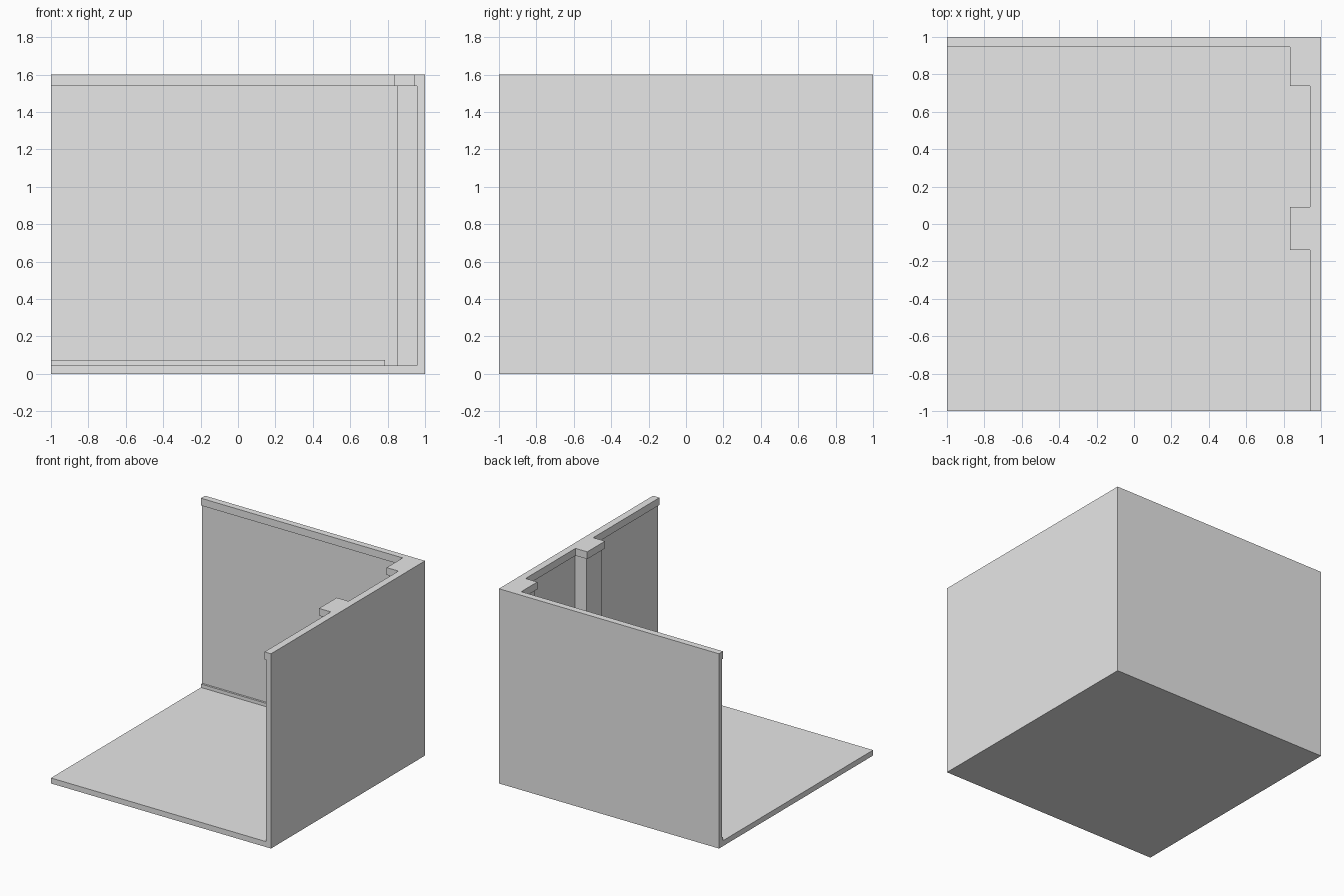
import bpy
import bmesh

if "Cube" in bpy.data.objects:
    bpy.data.objects.remove(bpy.data.objects["Cube"], do_unlink=True)

HEIGHT = 1.6
FLOOR_TOP = 0.045
CROWN_BOTTOM = 1.54
LIP = 0.016  # overhang of the crown beyond walls and columns

# One plain grey for everything
grey = bpy.data.materials.new("plain grey")
grey.use_nodes = True
grey.diffuse_color = (0.8, 0.8, 0.8, 1)
grey.node_tree.nodes["Principled BSDF"].inputs["Base Color"].default_value = (0.8, 0.8, 0.8, 1)


def prism(name, outline, z0, z1):
    """Extrude a plan outline upward from z0 to z1."""
    bm = bmesh.new()
    face = bm.faces.new([bm.verts.new((x, y, z0)) for x, y in outline])
    top = bmesh.ops.extrude_face_region(bm, geom=[face])["geom"]
    verts = [v for v in top if isinstance(v, bmesh.types.BMVert)]
    bmesh.ops.translate(bm, verts=verts, vec=(0, 0, z1 - z0))
    bmesh.ops.recalc_face_normals(bm, faces=bm.faces)
    mesh = bpy.data.meshes.new(name)
    bm.to_mesh(mesh)
    bm.free()
    mesh.materials.append(grey)
    obj = bpy.data.objects.new(name, mesh)
    bpy.context.collection.objects.link(obj)
    return obj


def box(name, x0, x1, y0, y1, z0, z1):
    return prism(name, [(x0, y0), (x1, y0), (x1, y1), (x0, y1)], z0, z1)


def room_plan(lip):
    """Open space of the room: it steps around a middle and a corner column."""
    wall, column, back = 0.957 - lip, 0.85 - lip, 0.963 - lip
    return [(-1.2, -1.2), (wall, -1.2),
            (wall, -0.123 - lip), (column, -0.123 - lip),
            (column, 0.075 + lip), (wall, 0.075 + lip),
            (wall, 0.755 - lip), (column, 0.755 - lip),
            (column, back), (-1.2, back)]


# Solid block hollowed out into floor, two walls, columns and crown
shell = box("room_shell", -1, 1, -1, 1, 0, HEIGHT)
cutters = [prism("room_cutter", room_plan(0), FLOOR_TOP, CROWN_BOTTOM),
           prism("crown_cutter", room_plan(LIP), 0.8, HEIGHT + 0.2)]
for cutter in cutters:
    cutter.hide_render = True
    cut = shell.modifiers.new("hollow", 'BOOLEAN')
    cut.operation = 'DIFFERENCE'
    cut.solver = 'EXACT'
    cut.object = cutter

# Bake the cuts and drop the cutters
depsgraph = bpy.context.evaluated_depsgraph_get()
hollowed = bpy.data.meshes.new_from_object(shell.evaluated_get(depsgraph))
shell.modifiers.clear()
shell.data = hollowed
for cutter in cutters:
    bpy.data.objects.remove(cutter, do_unlink=True)

# Skirting board along the back wall, stopping short of the corner column
box("skirting_board", -1, 0.785, 0.947, 0.97, FLOOR_TOP - 0.01, 0.073)
